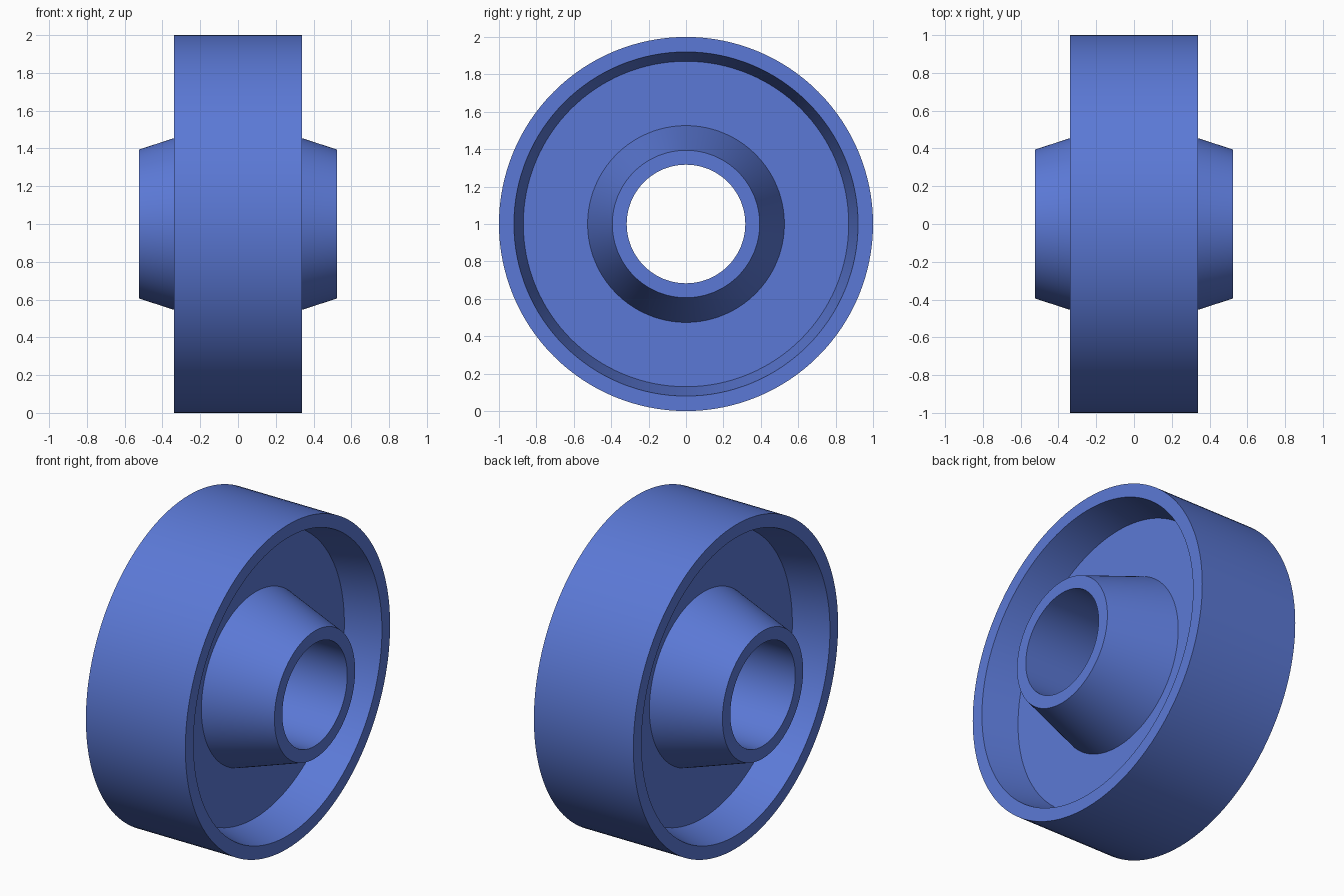
import bpy
import bmesh
import math
from mathutils import Vector

cube = bpy.data.objects.get("Cube")
if cube:
    bpy.data.objects.remove(cube, do_unlink=True)

SEGMENTS = 128

# Single flat blue
blue = bpy.data.materials.new("blue")
blue.use_nodes = True
color = (0.105, 0.191, 0.672, 1.0)
blue.diffuse_color = color
blue.node_tree.nodes["Principled BSDF"].inputs["Base Color"].default_value = color

# Half cross-section as (axial x, radius), from bore to tread
half = [
    (0.525, 0.317),  # bore edge
    (0.525, 0.394),  # hub end ring
    (0.118, 0.526),  # hub cone meets web
    (0.118, 0.87),   # web meets rim
    (0.34, 0.92),    # inner rim lip
    (0.34, 1.0),     # tread edge
]
profile = half + [(-x, r) for x, r in reversed(half)]

# Turn the closed section around the x axle
bm = bmesh.new()
rings = []
for x, r in profile:
    ring = []
    for i in range(SEGMENTS):
        a = 2 * math.pi * i / SEGMENTS
        ring.append(bm.verts.new(Vector((x, r * math.sin(a), 1 + r * math.cos(a)))))
    rings.append(ring)
for k, ring in enumerate(rings):
    following = rings[(k + 1) % len(rings)]
    for i in range(SEGMENTS):
        j = (i + 1) % SEGMENTS
        bm.faces.new((ring[i], ring[j], following[j], following[i]))
bmesh.ops.recalc_face_normals(bm, faces=bm.faces)

mesh = bpy.data.meshes.new("wheel")
bm.to_mesh(mesh)
bm.free()
mesh.materials.append(blue)
wheel = bpy.data.objects.new("wheel", mesh)
bpy.context.collection.objects.link(wheel)

# Smooth round surfaces, crisp rims
bpy.ops.object.select_all(action='DESELECT')
wheel.select_set(True)
bpy.context.view_layer.objects.active = wheel
bpy.ops.object.shade_smooth_by_angle(angle=math.radians(30))
